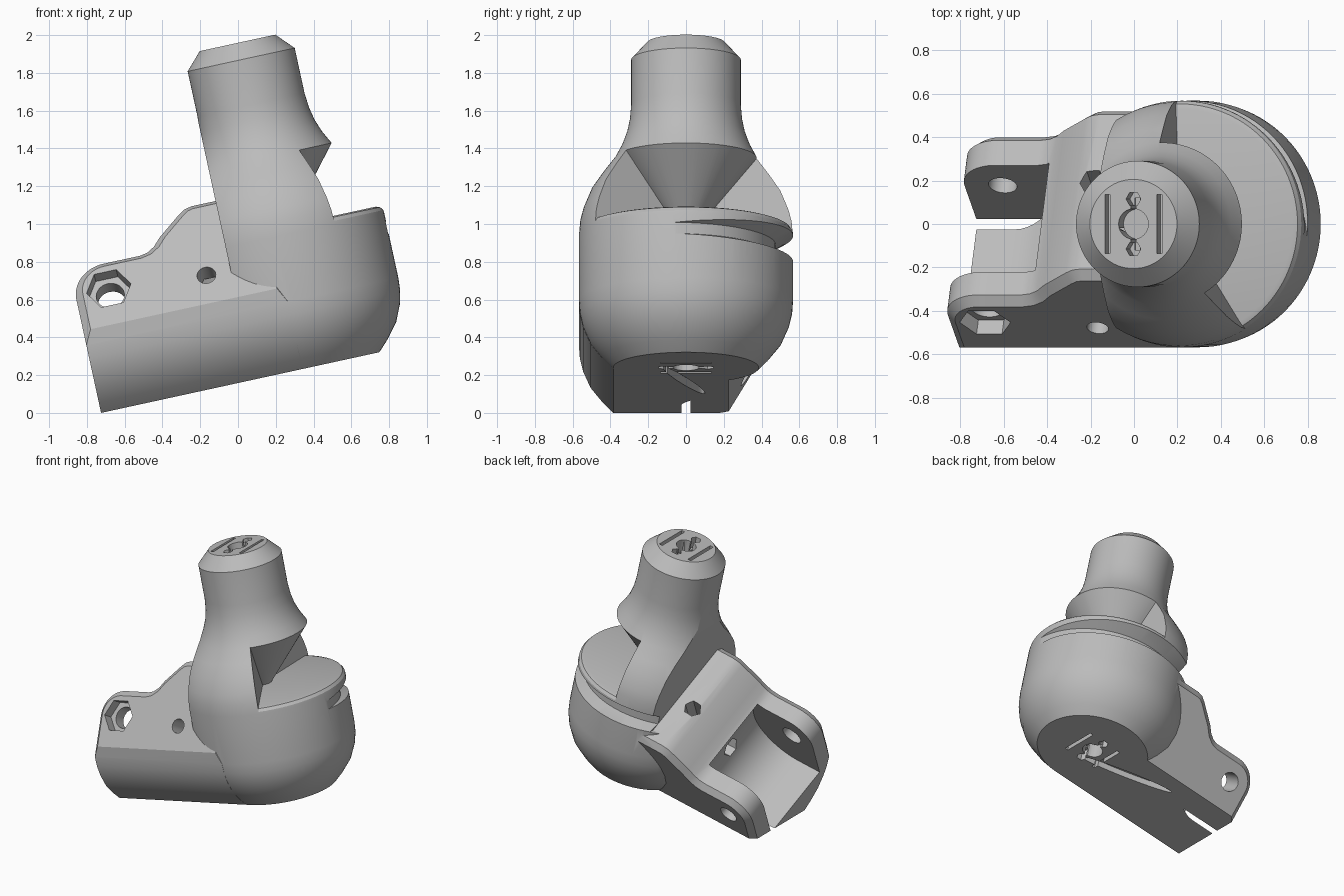
import bpy, bmesh, math
from mathutils import Matrix, Vector

if "Cube" in bpy.data.objects:
    bpy.data.objects.remove(bpy.data.objects["Cube"])

PITCH = Matrix.Rotation(math.radians(-12.3), 4, 'Y')   # whole model leans back
TILT = Matrix.Rotation(math.radians(-31), 4, 'X')      # clevis block leans sideways
SIDE = Matrix.Rotation(math.radians(90), 4, 'X')       # profile (x, z), extruded along -y
ALONG = Matrix(((0, 0, 1, 0), (1, 0, 0, 0), (0, 1, 0, 0), (0, 0, 0, 1)))  # profile (y, z), along x
AXIS = 0.413                                           # centre line of the round body


def finish(name, bm):
    bmesh.ops.remove_doubles(bm, verts=bm.verts, dist=1e-5)
    bmesh.ops.recalc_face_normals(bm, faces=bm.faces)
    me = bpy.data.meshes.new(name)
    bm.to_mesh(me)
    bm.free()
    ob = bpy.data.objects.new(name, me)
    bpy.context.collection.objects.link(ob)
    return ob


def arc(cx, cy, r, a0, a1, n):
    return [(cx + r * math.cos(math.radians(a0 + (a1 - a0) * i / n)),
             cy + r * math.sin(math.radians(a0 + (a1 - a0) * i / n))) for i in range(n + 1)]


def prism(name, pts, z0, z1, matrix=Matrix(), chamfer=0):
    bm = bmesh.new()
    lo = [bm.verts.new((x, y, z0)) for x, y in pts]
    hi = [bm.verts.new((x, y, z1)) for x, y in pts]
    bm.faces.new(lo)
    bm.faces.new(hi)
    n = len(pts)
    for i in range(n):
        j = (i + 1) % n
        bm.faces.new((lo[i], lo[j], hi[j], hi[i]))
    bmesh.ops.recalc_face_normals(bm, faces=bm.faces)
    if chamfer:
        edges = [e for e in bm.edges if abs(e.verts[0].co.z - e.verts[1].co.z) < 1e-6]
        bmesh.ops.bevel(bm, geom=edges, offset=chamfer, segments=1, affect='EDGES')
    bm.transform(matrix)
    return finish(name, bm)


def rod(r, z0, z1, matrix, sides=32):
    return prism("cutter", arc(0, 0, r, 0, 360 - 360 / sides, sides - 1), z0, z1, matrix)


def revolve(name, prof, a0=0, a1=360, n=96, cx=AXIS, cy=0):
    bm = bmesh.new()
    full = a1 - a0 == 360
    rings = []
    for k in range(n if full else n + 1):
        a = math.radians(a0 + (a1 - a0) * k / n)
        rings.append([bm.verts.new((cx + r * math.cos(a), cy + r * math.sin(a), w)) for r, w in prof])
    m = len(prof)
    for k in range(n):
        p, q = rings[k], rings[(k + 1) % len(rings)]
        for i in range(m):
            j = (i + 1) % m
            if prof[i][0] or prof[j][0]:
                bm.faces.new((p[i], p[j], q[j], q[i]))
    if not full:
        bm.faces.new(rings[0])
        bm.faces.new(rings[-1])
    return finish(name, bm)


def combine(ob, other, op='DIFFERENCE'):
    mod = ob.modifiers.new("b", 'BOOLEAN')
    mod.operation, mod.object, mod.solver = op, other, 'EXACT'
    bpy.context.view_layer.objects.active = ob
    bpy.ops.object.modifier_apply(modifier=mod.name)
    bpy.data.objects.remove(other)


# Round body, shoulder and neck in one turned profile
body = revolve("swivel_joint", [
    (0, .155), (.385, .155), (.44, .21), (.505, .29), (.545, .38), (.562, .45), (.567, .52),
    (.567, .87), (.56, .95), (.543, 1.015), (.5, 1.118), (.44, 1.205), (.375, 1.29), (.338, 1.36),
    (.312, 1.43), (.297, 1.5), (.29, 1.58), (.29, 1.824), (.205, 1.915), (0, 1.915)])

# Flat back of the neck
combine(body, prism("cutter", [(-1, .73), (.121, .73), (.121, 2.5), (-1, 2.5)], -1, 1, SIDE))

# Conical notch that opens the disc top under the shoulder
combine(body, revolve("cutter", [(.06, .912), (.53, .912), (.552, .905), (.566, .885), (.9, .88),
                                 (.9, 1.6), (.63, 1.6)], -58, 92, 48))

# Groove under the rim, deepest at the back
combine(body, revolve("cutter", [(.565, .76), (.655, .73), (.9, .71), (.9, .95), (.655, .87),
                                 (.565, .82)], cy=-.09))

# Leaning clevis block
ear = [(.38, -.6), (.38, .855), (-.01, .855), (-.05, .845), (-.085, .82), (-.208, .71),
       (-.25, .66), (-.29, .633), (-.33, .624)] + arc(-.53, .444, .18, 90, 180, 14) + [(-.71, -.6)]
clevis = prism("clevis", ear, -.114, .795, TILT @ SIDE, .04)
section = [(.9, .155), (.9, 1.5), (-.567, 1.5), (-.567, .52), (-.562, .45), (-.545, .38),
           (-.505, .29), (-.44, .21), (-.385, .155)]
combine(clevis, prism("cutter", section, -1, .6, ALONG), 'INTERSECT')

# Channel between the two ears
channel = [(-1, .12)] + arc(-.53, .444, .324, -90, 58, 28) + [(-.36, 1.1), (-1, 1.1)]
combine(clevis, prism("cutter", channel, .06, .633, TILT @ SIDE))


def cross(u, m):
    return TILT @ Matrix.Translation((u, 0, m)) @ SIDE


# Ear holes with a six-sided recess, side hole, top hole, channel hole
combine(clevis, rod(.12, .72, .95, cross(-.53, .444), 6))
combine(clevis, rod(.075, .5, .95, cross(-.53, .444)))
combine(clevis, rod(.066, -.3, .1, cross(-.53, .444)))
combine(clevis, rod(.05, .4, .95, cross(-.01, .395)))
combine(clevis, rod(.06, .62, 1.1, TILT @ Matrix.Translation((-.01, -.28, 0)), 6))
combine(clevis, rod(.07, -.45, -.08, TILT @ Matrix.Translation((0, -.35, .42)) @ ALONG, 6))

combine(body, clevis, 'UNION')

# Sockets in the neck top and the base: hole, key slots and side slots
for z0, z1 in ((1.81, 2.0), (.05, .26)):
    def at(u, y):
        return Matrix.Translation((AXIS + u, y, 0))
    combine(body, rod(.07, z0, z1, at(0, 0), 24))
    combine(body, prism("cutter", [(-.012, -.12), (.012, -.12), (.012, .12), (-.012, .12)], z0 + .01, z1 - .01, at(0, 0)))
    for s in (-1, 1):
        combine(body, rod(.035, z0 + .02, z1 - .02, at(0, s * .115), 6))
        combine(body, prism("cutter", [(-.012, -.135), (.012, -.135), (.012, .135), (-.012, .135)],
                            z0 + .03, z1 - .03, at(s * .122, 0)))

# Shallow leaf-shaped groove in the base
leaf = Matrix.Translation((.09, -.01, 0)) @ Matrix.Rotation(math.radians(-18), 4, 'Z') @ Matrix.Diagonal((1, .1, 1, 1))
combine(body, rod(.34, .05, .2, leaf))

# Lean the model, centre it and stand it on the ground
body.data.transform(PITCH)
cos = [v.co for v in body.data.vertices]
lo = Vector([min(c[i] for c in cos) for i in range(3)])
hi = Vector([max(c[i] for c in cos) for i in range(3)])
body.data.transform(Matrix.Translation((-(lo.x + hi.x) / 2, -(lo.y + hi.y) / 2, -lo.z)))

grey = bpy.data.materials.new("plain_grey")
grey.diffuse_color = (.5, .5, .5, 1)
grey.use_nodes = True
grey.node_tree.nodes["Principled BSDF"].inputs["Base Color"].default_value = grey.diffuse_color
body.data.materials.clear()
body.data.materials.append(grey)
bpy.ops.object.select_all(action='DESELECT')
body.select_set(True)
bpy.context.view_layer.objects.active = body
bpy.ops.object.shade_smooth_by_angle(angle=math.radians(28))
